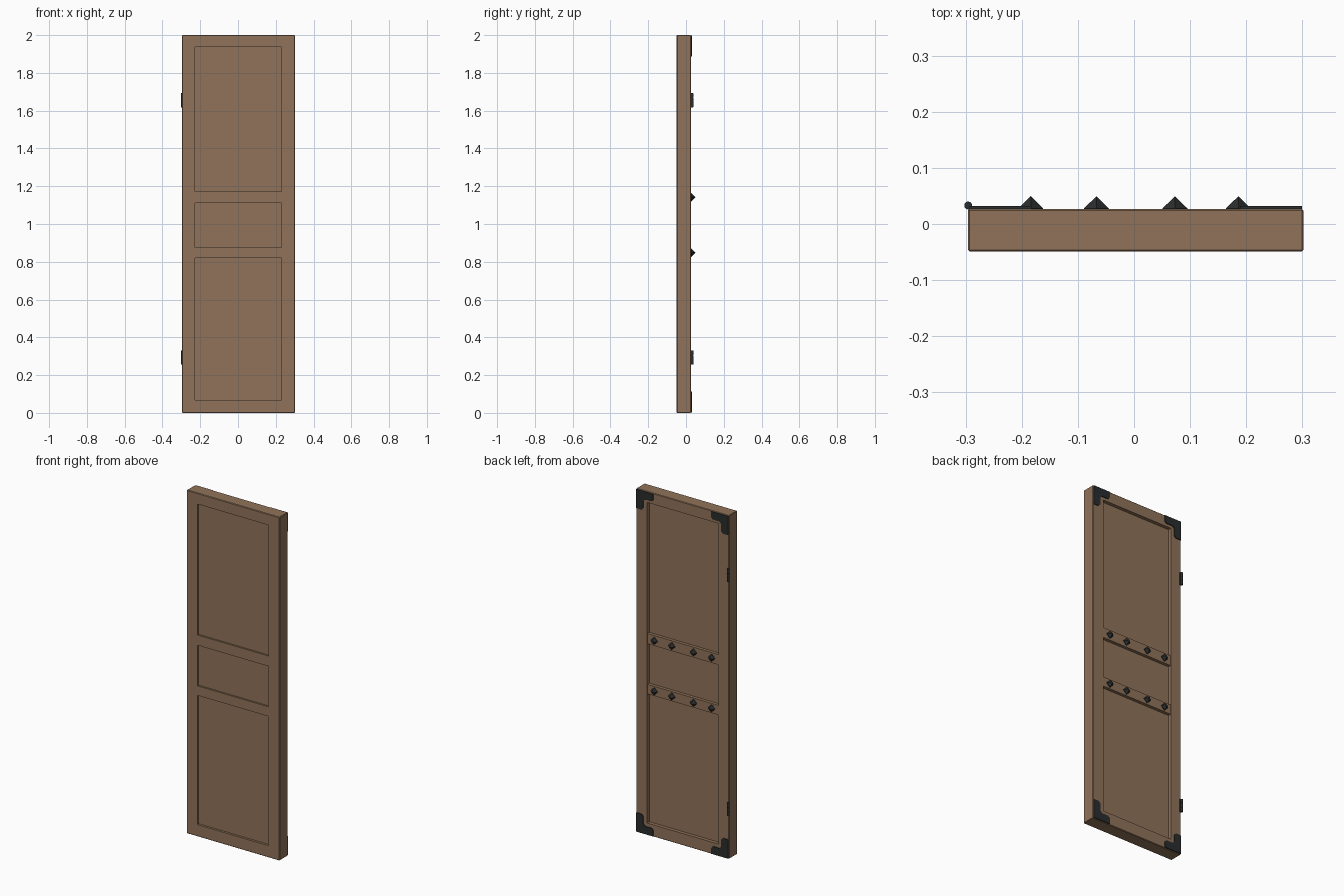
import bpy, bmesh, math
from mathutils import Vector

if "Cube" in bpy.data.objects:
    bpy.data.objects.remove(bpy.data.objects["Cube"])


def material(name, rgb):
    m = bpy.data.materials.new(name)
    m.diffuse_color = (*rgb, 1)
    m.use_nodes = True
    m.node_tree.nodes["Principled BSDF"].inputs["Base Color"].default_value = m.diffuse_color
    return m


WOOD = material("brown wood", (0.28, 0.17, 0.10))
IRON = material("dark iron", (0.024, 0.026, 0.027))

# Door extents
X0, X1, Z0, Z1 = -0.296, 0.302, 0.0, 2.0
YF, YB = -0.049, 0.027
IX0, IX1, IZ0, IZ1 = -0.228, 0.231, 0.069, 1.936


def finish(bm, name, mat):
    bmesh.ops.recalc_face_normals(bm, faces=bm.faces)
    me = bpy.data.meshes.new(name)
    bm.to_mesh(me)
    bm.free()
    me.materials.append(mat)
    ob = bpy.data.objects.new(name, me)
    bpy.context.collection.objects.link(ob)
    return ob


def box(name, x, y, z, mat):
    bm = bmesh.new()
    bmesh.ops.create_cube(bm, size=1)
    for v in bm.verts:
        v.co = Vector([a + (b - a) * (c + 0.5) for (a, b), c in zip((x, y, z), v.co)])
    return finish(bm, name, mat)


def plate(name, pts, y0, y1, mat):
    """Extrude an xz outline from y0 to y1."""
    bm = bmesh.new()
    f = bm.faces.new([bm.verts.new((x, y0, z)) for x, z in pts])
    r = bmesh.ops.extrude_face_region(bm, geom=[f])
    for v in r["geom"]:
        if isinstance(v, bmesh.types.BMVert):
            v.co.y = y1
    return finish(bm, name, mat)


# Outer frame: one seamless ring with softened outside edges
def rect(x0, x1, z0, z1):
    return [(x0, z0), (x1, z0), (x1, z1), (x0, z1)]


bm = bmesh.new()
loops = []
for r, y in ((rect(X0, X1, Z0, Z1), YF), (rect(X0, X1, Z0, Z1), YB),
             (rect(IX0, IX1, IZ0, IZ1), YB), (rect(IX0, IX1, IZ0, IZ1), YF)):
    loops.append([bm.verts.new((x, y, z)) for x, z in r])
for k in range(4):
    a, b = loops[k], loops[(k + 1) % 4]
    for i in range(4):
        j = (i + 1) % 4
        bm.faces.new((a[i], a[j], b[j], b[i]))
outer = set(loops[0] + loops[1])
edges = [e for e in bm.edges if e.verts[0] in outer and e.verts[1] in outer]
bmesh.ops.bevel(bm, geom=edges, offset=0.003, segments=1, affect="EDGES")
finish(bm, "door_frame", WOOD)

# Recessed panel and two cross rails
box("door_panel", (IX0 - 0.01, IX1 + 0.01), (YF + 0.013, YB - 0.02),
    (IZ0 - 0.01, IZ1 + 0.01), WOOD)
for n, (za, zb) in enumerate(((0.82, 0.876), (1.112, 1.172))):
    box(f"cross_rail_{n}", (IX0, IX1), (YF + 0.003, YB - 0.002), (za, zb), WOOD)
    # Diamond studs on the back of each rail
    for k, x in enumerate((-0.184, -0.067, 0.073, 0.186)):
        bm = bmesh.new()
        zc, r = (za + zb) / 2, 0.022
        ring = [[bm.verts.new((x + r * math.cos(a), y, zc + r * math.sin(a)))
                 for a in (0, math.pi / 2, math.pi, 1.5 * math.pi)]
                for y in (YB - 0.004, YB + 0.001)]
        tip = bm.verts.new((x, 0.0495, zc))
        bm.faces.new(ring[0])
        for i in range(4):
            j = (i + 1) % 4
            bm.faces.new((ring[0][i], ring[0][j], ring[1][j], ring[1][i]))
            bm.faces.new((ring[1][i], ring[1][j], tip))
        finish(bm, f"stud_{n}_{k}", IRON)

# L-shaped corner plates on the back, with clipped corners
L, W, C = 0.11, 0.045, 0.012
shape = [(0, 0), (L, 0), (L, W - C), (L - C, W), (W + C, W),
         (W, W + C), (W, L - C), (W - C, L), (0, L)]
for sx, cx in ((1, X0 + 0.003), (-1, X1 - 0.003)):
    for sz, cz in ((1, Z0 + 0.003), (-1, Z1 - 0.003)):
        plate("corner_plate", [(cx + sx * a, cz + sz * b) for a, b in shape],
              YB - 0.001, YB + 0.005, IRON)

# Hinges: three knuckles on a thin pin, plus a small leaf
def barrel(name, r, z0, z1):
    bm = bmesh.new()
    bmesh.ops.create_cone(bm, cap_ends=True, segments=16, radius1=r, radius2=r, depth=z1 - z0)
    bmesh.ops.translate(bm, verts=bm.verts, vec=(-0.2955, 0.033, (z0 + z1) / 2))
    for f in bm.faces:
        f.smooth = len(f.verts) == 4
    finish(bm, name, IRON)


for z in (0.255, 1.618):
    h = 0.075
    barrel("hinge_pin", 0.005, z, z + h)
    for k in range(3):
        barrel("hinge_knuckle", 0.007, z + k * h / 3 + 0.001, z + (k + 1) * h / 3 - 0.001)
    box("hinge_leaf", (-0.296, -0.287), (YB - 0.001, YB + 0.003), (z, z + h), IRON)
